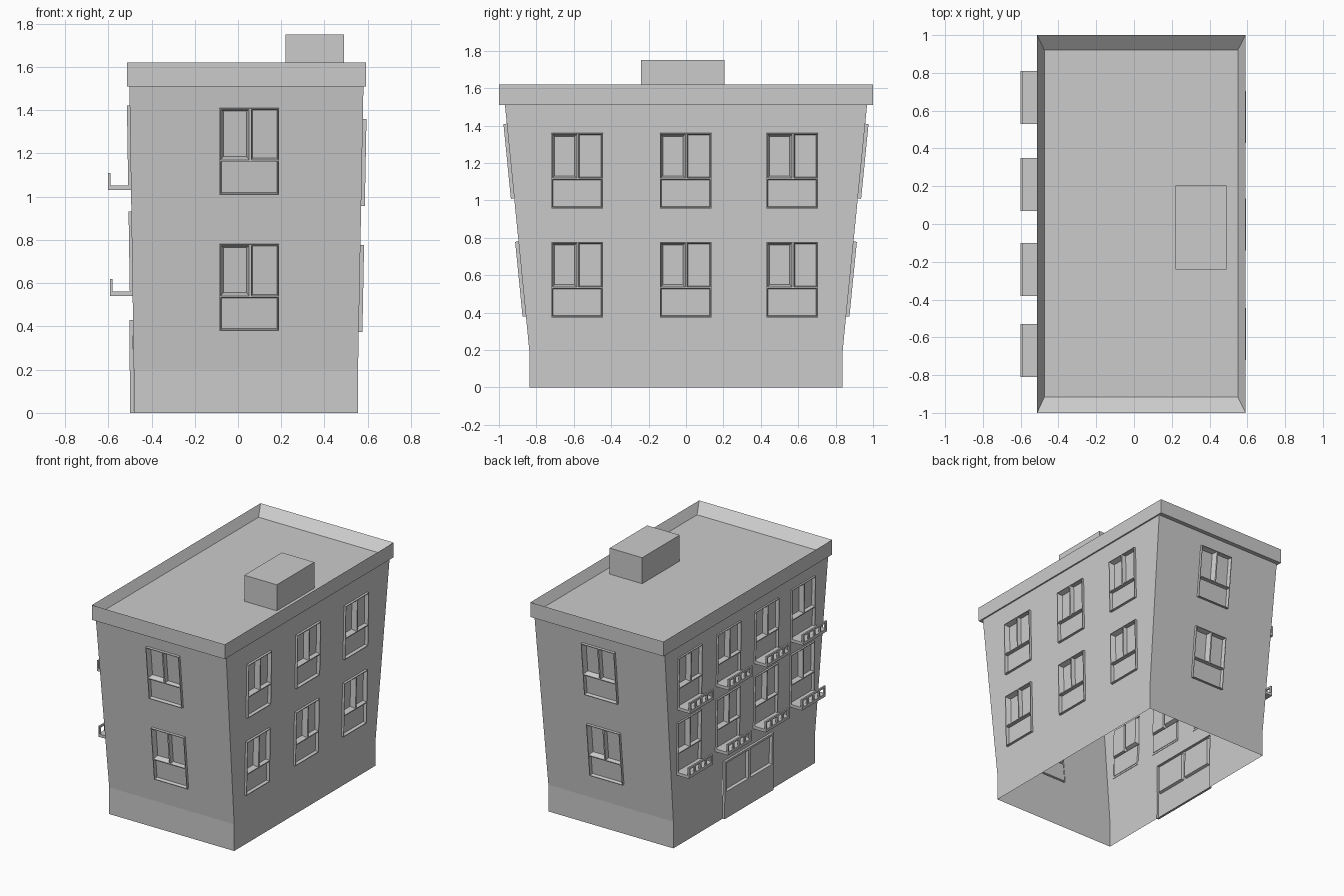
import bpy, bmesh
from mathutils import Vector

if "Cube" in bpy.data.objects:
    bpy.data.objects.remove(bpy.data.objects["Cube"])


def make(name, faces):
    """Mesh object from a list of polygons given as point lists."""
    bm = bmesh.new()
    for f in faces:
        bm.faces.new([bm.verts.new(p) for p in f])
    bmesh.ops.remove_doubles(bm, verts=bm.verts, dist=1e-5)
    me = bpy.data.meshes.new(name)
    bm.to_mesh(me)
    bm.free()
    ob = bpy.data.objects.new(name, me)
    bpy.context.collection.objects.link(ob)
    return ob


def box(x0, x1, y0, y1, z0, z1):
    p = [[(x0, y0, z), (x1, y0, z), (x1, y1, z), (x0, y1, z)] for z in (z0, z1)]
    sides = [[p[0][i], p[0][(i + 1) % 4], p[1][(i + 1) % 4], p[1][i]] for i in range(4)]
    return sides + [p[0][::-1], p[1]]


# Flared walls: straight plinth up to BASE, then leaning outwards to TOP
BASE, TOP = 0.2, 1.51
lean = lambda z: max(0, (z - BASE) / (TOP - BASE))
xr = lambda z: 0.555 + 0.025 * lean(z)
xl = lambda z: -0.482 - 0.02 * lean(z)
yh = lambda z: 0.838 + 0.13 * lean(z)

# Each side: surface point, left limit, right limit (u runs rightwards seen from outside)
SIDES = {
    "front": (lambda u, z: Vector((u, -yh(z), z)), xl, xr),
    "right": (lambda u, z: Vector((xr(z), u, z)), lambda z: -yh(z), yh),
    "back": (lambda u, z: Vector((-u, yh(z), z)), lambda z: -xr(z), lambda z: -xl(z)),
    "left": (lambda u, z: Vector((xl(z), -u, z)), lambda z: -yh(z), yh),
}


def wall(side, cuts):
    """Wall sheet with rectangular openings."""
    pt, lo, hi = SIDES[side]
    us = sorted({c[i] for c in cuts for i in (0, 1)})
    zs = sorted({0, BASE, TOP} | {c[i] for c in cuts for i in (2, 3)})
    faces = []
    for z0, z1 in zip(zs, zs[1:]):
        a, b = [lo(z0)] + us + [hi(z0)], [lo(z1)] + us + [hi(z1)]
        for i in range(len(a) - 1):
            cu, cz = (a[i] + a[i + 1]) / 2, (z0 + z1) / 2
            if not any(c[0] < cu < c[1] and c[2] < cz < c[3] for c in cuts):
                faces.append([pt(a[i], z0), pt(a[i + 1], z0), pt(b[i + 1], z1), pt(b[i], z1)])
    make(side + "_wall", faces)


def panel(name, side, us, vs, z0, out, panes):
    """Raised frame on a wall with bevelled recesses (i0, i1, j0, j1, depth, bevel)."""
    pt = SIDES[side][0]
    ua = pt(1, z0) - pt(0, z0)
    top = z0 + vs[-1]
    va = (pt(0, top) - pt(0, z0)) / vs[-1]
    n = ua.cross(va).normalized()
    P = lambda u, v, w: pt(0, z0) + ua * u + va * v + n * w
    rect = lambda a, b, c, d, w: [P(a, c, w), P(b, c, w), P(b, d, w), P(a, d, w)]
    ring = lambda p, q: [[p[k], p[(k + 1) % 4], q[(k + 1) % 4], q[k]] for k in range(4)]
    faces = ring(rect(us[0], us[-1], vs[0], vs[-1], 0), rect(us[0], us[-1], vs[0], vs[-1], out))
    for i in range(len(us) - 1):
        for j in range(len(vs) - 1):
            if not any(p[0] <= i < p[1] and p[2] <= j < p[3] for p in panes):
                faces.append(rect(us[i], us[i + 1], vs[j], vs[j + 1], out))
    for i0, i1, j0, j1, w, b in panes:
        a, c, d, e = us[i0], us[i1], vs[j0], vs[j1]
        inner = rect(a + b, c - b, d + b, e - b, w)
        faces += ring(rect(a, c, d, e, out), inner) + [inner]
    make(name, faces)


def window(name, side, u0, z0, out, h=0.4, w=0.275):
    f, m = 0.005, u0 + w / 2
    us = [u0, u0 + f, m - 0.001, m + 0.009, u0 + w - f, u0 + w]
    vs = [0, f, 0.155, 0.162, h - f, h]
    panel(name, side, us, vs, z0, out,
          [(1, 4, 1, 2, -0.006, 0.004), (1, 2, 3, 4, -0.02, 0.012), (3, 4, 3, 4, -0.012, 0.005)])


# Window layout per side: left edges, sill heights, frame projection, height
W = 0.275
LAYOUT = {
    "front": ([-0.085], [0.38, 1.01], 0.018, 0.4),
    "back": ([-0.19], [0.38, 1.01], 0.018, 0.4),
    "right": ([-0.72, -0.14, 0.43], [0.375, 0.957], 0.017, 0.402),
    "left": ([-0.81, -0.35, 0.10, 0.53], [0.545, 1.035], 0.013, 0.387),
}
DOOR = (-0.255, 0.325, 0, 0.43)
for side, (starts, sills, out, h) in LAYOUT.items():
    cuts = [(u, u + W, z, z + h) for u in starts for z in sills]
    wall(side, cuts + ([DOOR] if side == "left" else []))
    for k, (u, _, z, _) in enumerate(cuts):
        window(f"{side}_window_{k + 1}", side, u, z, out, h)

# Entrance door with two recessed upper panels
d0, d1 = DOOR[:2]
dm = (d0 + d1) / 2
panel("entrance_door", "left", [d0, d0 + 0.02, dm - 0.012, dm + 0.012, d1 - 0.02, d1],
      [0, 0.2, 0.415, 0.43], 0, 0.017,
      [(1, 2, 1, 2, -0.003, 0.006), (3, 4, 1, 2, -0.003, 0.006)])

# Balconies: slab, balusters and top rail
k = 0
for z, edge in ((0.54, -0.592), (1.03, -0.601)):
    for y in (-0.81, -0.38, 0.07, 0.53):
        k += 1
        faces = box(edge, xl(z) + 0.003, y, y + 0.28, z, z + 0.022)
        make(f"balcony_slab_{k}", faces)
        rail = box(edge, edge + 0.012, y, y + 0.28, z + 0.066, z + 0.08)
        for i in range(5):
            p = y + i * (0.28 - 0.016) / 4
            rail += box(edge, edge + 0.012, p, p + 0.016, z + 0.022, z + 0.066)
        make(f"balcony_railing_{k}", rail)

# Cornice, sloped inner parapet and roof deck
loops = [
    (xl(TOP), xr(TOP), -yh(TOP), yh(TOP), TOP),
    (-0.513, 0.591, -1, 1, TOP),
    (-0.513, 0.591, -1, 1, 1.62),
    (-0.475, 0.55, -0.917, 0.922, 1.555),
]
rings = [[(a, c, z), (b, c, z), (b, d, z), (a, d, z)] for a, b, c, d, z in loops]
faces = [[p[i], p[(i + 1) % 4], q[(i + 1) % 4], q[i]]
         for p, q in zip(rings, rings[1:]) for i in range(4)]
make("cornice_and_roof", faces + [rings[-1]])

# Rooftop stair housing
make("roof_housing", box(0.22, 0.49, -0.24, 0.205, 1.555, 1.75))
